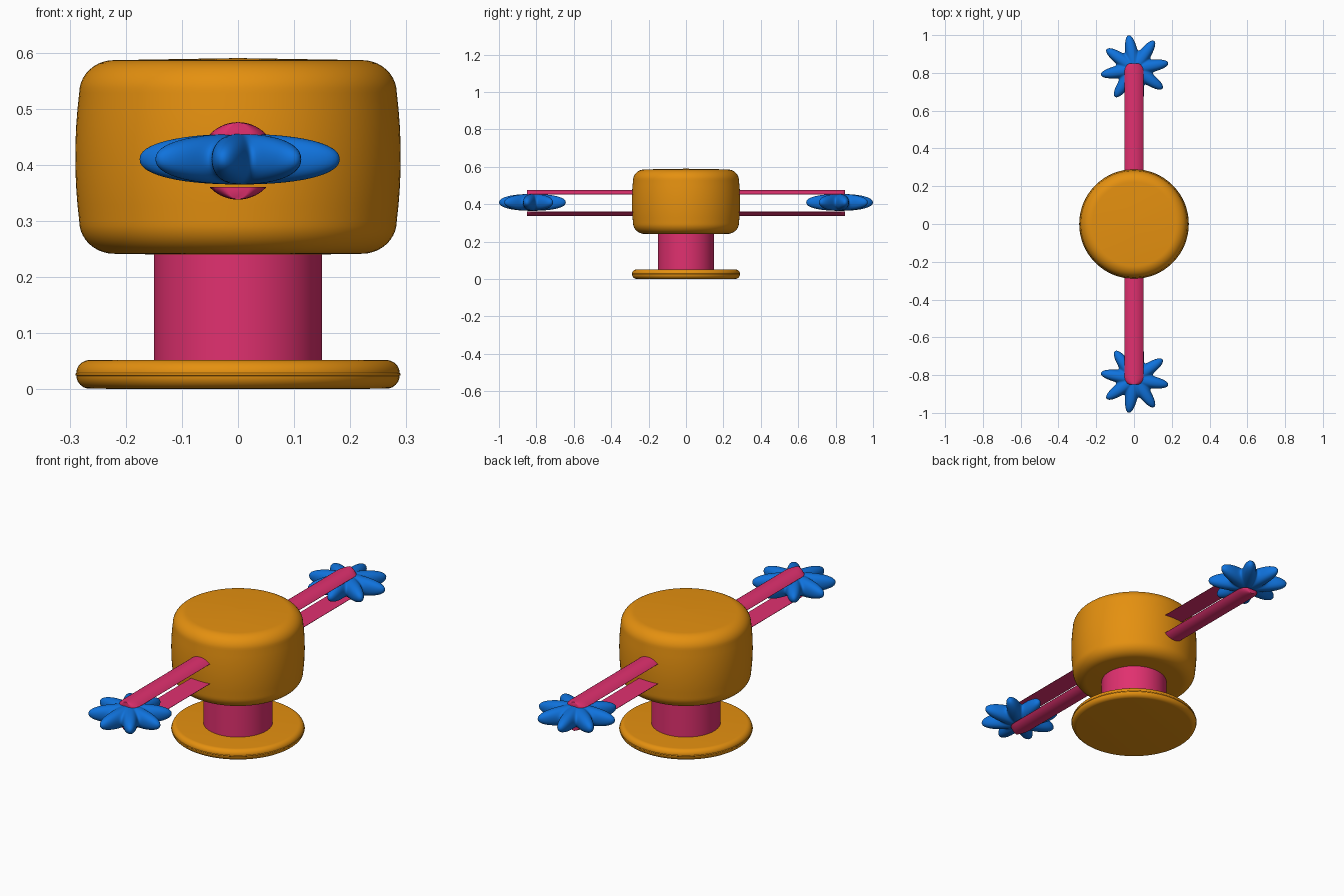
import bpy, bmesh
from math import sin, cos, pi, sqrt, copysign

cube = bpy.data.objects.get("Cube")
if cube:
    bpy.data.objects.remove(cube, do_unlink=True)


def material(name, rgb):
    m = bpy.data.materials.new(name)
    m.use_nodes = True
    m.diffuse_color = (*rgb, 1)
    bsdf = next(n for n in m.node_tree.nodes if n.type == 'BSDF_PRINCIPLED')
    bsdf.inputs["Base Color"].default_value = (*rgb, 1)
    return m


orange = material("orange", (0.78, 0.28, 0.005))
pink = material("pink", (0.75, 0.03, 0.16))
blue = material("blue", (0.005, 0.17, 0.72))


def loft(name, rings, mat):
    """Skin a list of closed rings and cap both ends."""
    bm = bmesh.new()
    loops = [[bm.verts.new(p) for p in ring] for ring in rings]
    n = len(loops[0])
    for a, b in zip(loops, loops[1:]):
        for i in range(n):
            j = (i + 1) % n
            bm.faces.new((a[i], a[j], b[j], b[i]))
    bm.faces.new(loops[0])
    bm.faces.new(loops[-1])
    bmesh.ops.recalc_face_normals(bm, faces=bm.faces)
    mesh = bpy.data.meshes.new(name)
    bm.to_mesh(mesh)
    bm.free()
    mesh.materials.append(mat)
    obj = bpy.data.objects.new(name, mesh)
    bpy.context.collection.objects.link(obj)
    bpy.ops.object.select_all(action='DESELECT')
    obj.select_set(True)
    bpy.context.view_layer.objects.active = obj
    bpy.ops.object.shade_smooth_by_angle(angle=0.6)
    return obj


def drum(name, radius, z0, z1, corner, bulge, mat):
    """Round drum with softened rims and slightly bulging sides and ends."""
    steps = 10
    half, mid = (z1 - z0) / 2, (z0 + z1) / 2
    upper = [(radius - bulge * (i / 4) ** 2, i / 4 * (half - corner)) for i in range(5)]
    for i in range(1, steps + 1):
        a = i / steps * pi / 2
        upper.append((radius - bulge - corner * (1 - cos(a)),
                      half - corner + (corner - bulge / 2) * sin(a)))
    upper.append((0.01, half))
    profile = [(r, -z) for r, z in reversed(upper)] + upper[1:]
    rings = [[(r * cos(2 * pi * k / 96), r * sin(2 * pi * k / 96), mid + z)
              for k in range(96)] for r, z in profile]
    return loft(name, rings, mat)


# Base, column and body
drum("base_disc", 0.29, 0.0, 0.053, 0.024, 0.002, orange)
drum("body", 0.29, 0.238, 0.59, 0.062, 0.007, orange)
loft("column", [[(0.15 * cos(2 * pi * k / 64), 0.15 * sin(2 * pi * k / 64), z)
                 for k in range(64)] for z in (0.04, 0.26)], pink)

# Two slim domed bars running through the body, above and below the wheels
ARM_Z, ARM_R, ARM_W, ARM_END, ROUND = 0.407, 0.069, 0.05, 0.85, 0.045


def arm_bar(name, side):
    flat = sqrt(ARM_R ** 2 - ARM_W ** 2)
    ends = [ARM_END - ROUND + ROUND * sin(i / 8 * pi / 2) for i in range(9)]
    rings = []
    for y in [-e for e in reversed(ends)] + ends:
        t = max(0, (abs(y) - ARM_END + ROUND) / ROUND)
        scale = 0.4 + 0.6 * sqrt(max(0, 1 - t * t))
        xs = [ARM_W * (i / 8 - 1) for i in range(17)]
        ring = [(x * scale, y, ARM_Z + side * sqrt(ARM_R ** 2 - x * x)) for x in xs]
        ring += [(ARM_W * scale, y, ARM_Z + side * (flat - 0.001)),
                 (-ARM_W * scale, y, ARM_Z + side * (flat - 0.001))]
        rings.append(ring)
    return loft(name, rings, pink)


arm_bar("upper_arm_bar", 1)
arm_bar("lower_arm_bar", -1)


# Puffy eight-pointed star wheels, mirrored front to back
def star_wheel(name, side):
    count, layers = 192, 24
    rings = []
    for layer in range(layers + 1):
        a = (layer / layers - 0.5) * pi * 0.99
        spread = abs(cos(a)) ** 0.9
        z = 0.41 + 0.045 * copysign(abs(sin(a)) ** 0.9, a)
        ring = []
        for k in range(count):
            t = 2 * pi * k / count
            wave = (0.5 + 0.5 * cos(8 * (t - pi / 18))) ** 1.1
            r = spread * (0.1 + 0.081 * wave)
            ring.append((0.003 + r * cos(t), side * (0.821 + r * sin(t)), z))
        rings.append(ring)
    return loft(name, rings, blue)


star_wheel("front_star_wheel", -1)
star_wheel("back_star_wheel", 1)
